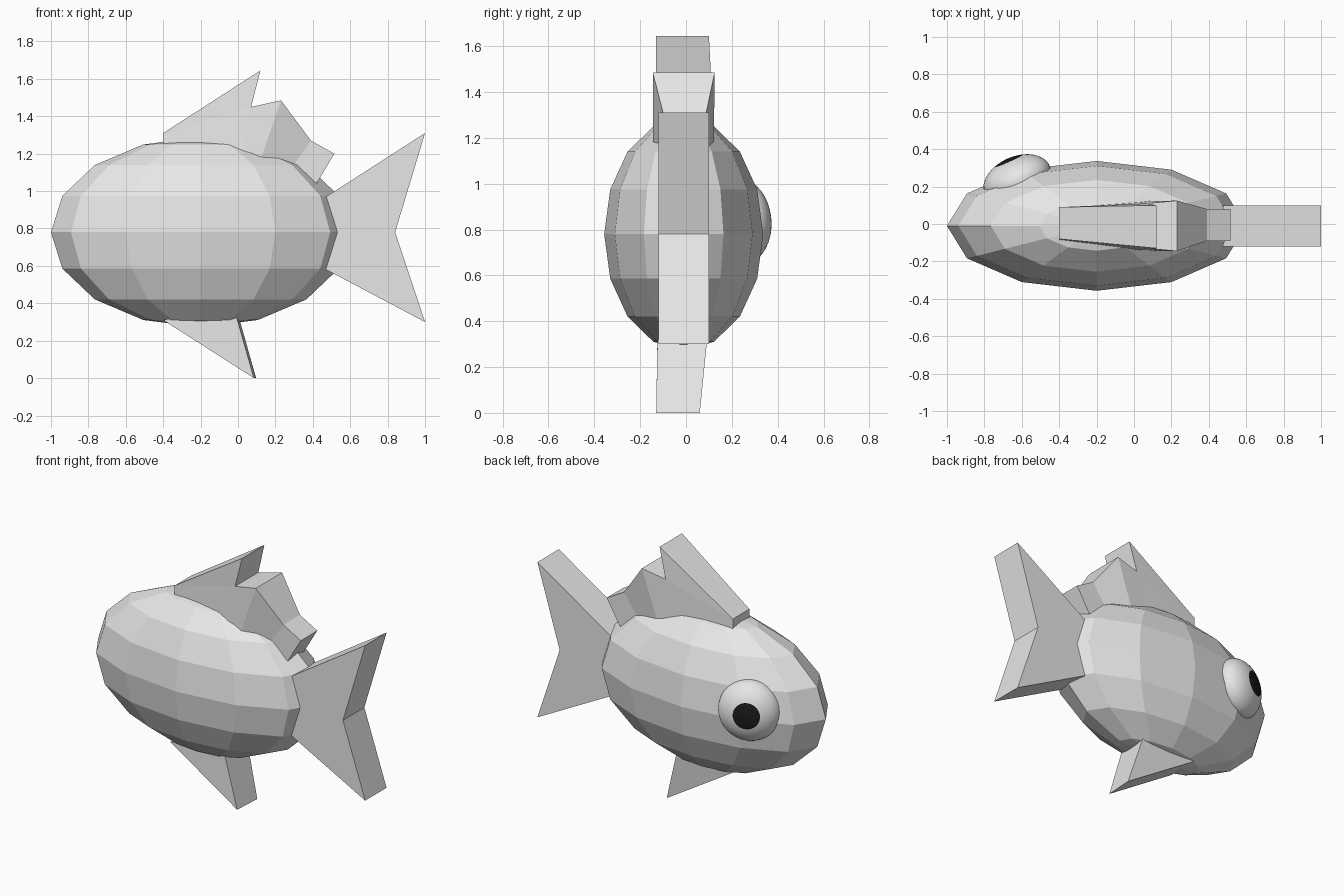
import bpy
import bmesh
from mathutils import Vector, Matrix

cube = bpy.data.objects.get("Cube")
if cube:
    bpy.data.objects.remove(cube, do_unlink=True)


def material(name, value):
    mat = bpy.data.materials.new(name)
    mat.use_nodes = True
    colour = (value, value, value, 1)
    mat.diffuse_color = colour
    mat.node_tree.nodes["Principled BSDF"].inputs["Base Color"].default_value = colour
    return mat


grey = material("light grey", 0.8)
black = material("black", 0.01)


def add_object(name, bm, mats):
    bmesh.ops.recalc_face_normals(bm, faces=bm.faces)
    mesh = bpy.data.meshes.new(name)
    bm.to_mesh(mesh)
    bm.free()
    for mat in mats:
        mesh.materials.append(mat)
    obj = bpy.data.objects.new(name, mesh)
    bpy.context.collection.objects.link(obj)
    return obj


def slab(name, points, panels):
    """Fin from side points (x, z, right y, left y) and the panels between them."""
    bm = bmesh.new()
    right = [bm.verts.new((x, y0, z)) for x, z, y0, y1 in points]
    left = [bm.verts.new((x, y1, z)) for x, z, y0, y1 in points]
    for panel in panels:
        bm.faces.new([right[i] for i in panel])
        bm.faces.new([left[i] for i in reversed(panel)])
    # Join both sides along the outline edges, which belong to a single panel
    edges = [(p[i - 1], p[i]) for p in panels for i in range(len(p))]
    for a, b in edges:
        if (b, a) not in edges:
            bm.faces.new((right[b], right[a], left[a], left[b]))
    return add_object(name, bm, [grey])


# Faceted egg-shaped body
bm = bmesh.new()
bmesh.ops.create_uvsphere(bm, u_segments=12, v_segments=8, radius=1)
bmesh.ops.transform(bm, verts=bm.verts, matrix=Matrix.Translation(
    (-0.2, -0.01, 0.78)) @ Matrix.Diagonal((0.8, 0.347, 0.508, 1)))
add_object("body", bm, [grey])

# Forked tail, with its root buried in the body
slab("tail_fin", [
    (0.3, 0.86, -0.12, 0.1), (1, 1.31, -0.12, 0.1), (0.84, 0.78, -0.12, 0.1),
    (1, 0.3, -0.12, 0.1), (0.3, 0.67, -0.12, 0.1),
], [(0, 1, 2), (0, 2, 4), (2, 3, 4)])

# Spiky back fin: crest points first, then buried base points
slab("back_fin", [
    (-0.4, 1.31, -0.08, 0.09), (0.12, 1.645, -0.13, 0.1), (0.07, 1.45, -0.13, 0.11),
    (0.23, 1.485, -0.145, 0.125), (0.39, 1.27, -0.09, 0.08),
    (0.515, 1.2, -0.09, 0.08), (0.42, 1.04, -0.09, 0.08),
    (0.25, 1.07, -0.09, 0.08), (0.08, 1.05, -0.145, 0.12),
    (0, 1.05, -0.145, 0.12), (-0.4, 1.12, -0.09, 0.09),
], [(0, 1, 2), (0, 2, 9, 10), (2, 3, 8, 9), (3, 4, 7, 8), (4, 5, 6, 7)])

# Wedge-shaped belly fin
belly = slab("belly_fin", [
    (-0.4, 0.31, -0.125, 0.09), (0.085, 0, -0.13, 0.06),
    (0, 0.3, -0.125, 0.09), (-0.03, 0.4, -0.125, 0.09),
], [(0, 1, 2), (0, 2, 3)])
for vert in belly.data.vertices:
    if vert.co.y > 0 and vert.co.x > -0.1:
        vert.co.x += 0.012

# Flattened smooth eye on the left side, with a black cap as the pupil
bm = bmesh.new()
bmesh.ops.create_uvsphere(bm, u_segments=32, v_segments=28, radius=1)
for face in bm.faces:
    face.smooth = True
    face.material_index = 1 if face.calc_center_median().z > 0.905 else 0
turn = Vector((-0.4, 0.9, 0.08)).to_track_quat("Z", "Y").to_matrix().to_4x4()
bmesh.ops.transform(bm, verts=bm.verts, matrix=Matrix.Translation(
    (-0.625, 0.235, 0.835)) @ turn @ Matrix.Diagonal((0.19, 0.19, 0.125, 1)))
add_object("eye", bm, [grey, black])
